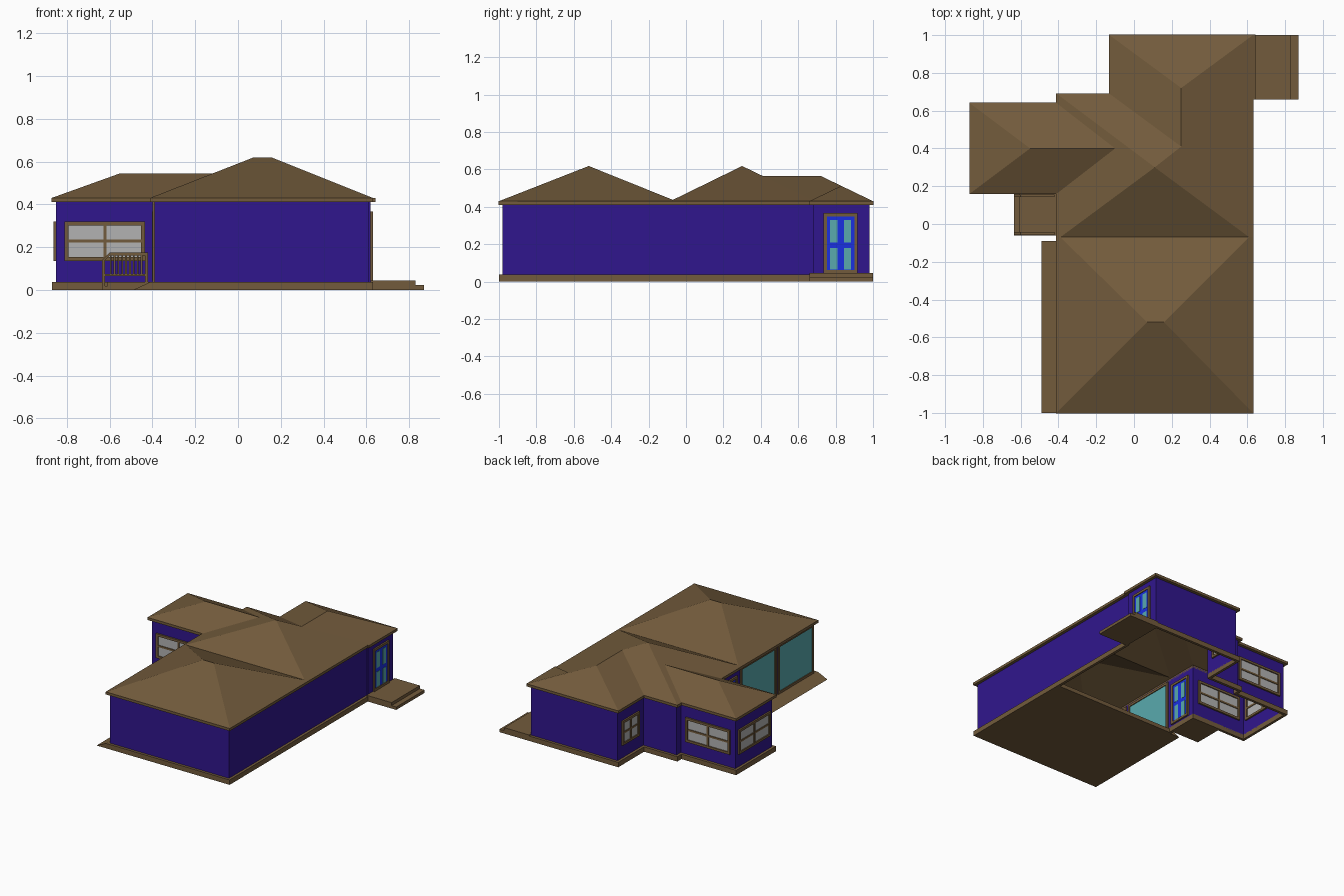
import bpy, bmesh

if "Cube" in bpy.data.objects:
    bpy.data.objects.remove(bpy.data.objects["Cube"])

def material(name, rgb):
    m = bpy.data.materials.new(name)
    m.diffuse_color = (*rgb, 1)
    m.use_nodes = True
    m.node_tree.nodes["Principled BSDF"].inputs["Base Color"].default_value = m.diffuse_color
    return m

BROWN = material("brown_trim", (0.17, 0.105, 0.045))
WALL = material("indigo_wall", (0.03, 0.008, 0.27))
DOOR = material("blue_door", (0.01, 0.03, 0.75))
GLASS = material("teal_glass", (0.1, 0.4, 0.42))
PANE = material("grey_pane", (0.45, 0.45, 0.45))

def finish(name, bm, mat, solid=True):
    if solid:
        bmesh.ops.recalc_face_normals(bm, faces=bm.faces)
    me = bpy.data.meshes.new(name)
    bm.to_mesh(me)
    bm.free()
    me.materials.append(mat)
    ob = bpy.data.objects.new(name, me)
    bpy.context.collection.objects.link(ob)
    return ob

def add_prism(bm, profile, y0, y1):
    """Extrude an (x, z) profile along y."""
    a = [bm.verts.new((x, y0, z)) for x, z in profile]
    b = [bm.verts.new((x, y1, z)) for x, z in profile]
    bm.faces.new(a)
    bm.faces.new(b[::-1])
    for i in range(len(a)):
        j = (i + 1) % len(a)
        bm.faces.new((a[i], b[i], b[j], a[j]))

def prisms(name, items, mat):
    bm = bmesh.new()
    for profile, y0, y1 in items:
        add_prism(bm, profile, y0, y1)
    return finish(name, bm, mat)

def box(x0, x1, y0, y1, z0, z1):
    return [(x0, z0), (x1, z0), (x1, z1), (x0, z1)], y0, y1

# Wall footprint, counter-clockwise
PLAN = [(-.39, -.98), (.61, -.98), (.61, .68), (.62, .68), (.62, .98), (-.11, .98),
        (-.11, .67), (-.39, .67), (-.39, .62), (-.85, .62), (-.85, .18), (-.39, .18)]

def offset(pts, d):
    out = []
    for i, (x, y) in enumerate(pts):
        nx = ny = 0
        for (ax, ay), (bx, by) in ((pts[i - 1], pts[i]), (pts[i], pts[(i + 1) % len(pts)])):
            length = abs(bx - ax) + abs(by - ay)
            nx += (by - ay) / length
            ny -= (bx - ax) / length
        out.append((x + nx * d, y + ny * d))
    return out

def ring(name, z0, z1, d, mat):
    """Band running round the footprint from the wall outwards."""
    bm = bmesh.new()
    out = offset(PLAN, d)
    loops = [[bm.verts.new((x, y, z)) for x, y in p]
             for p, z in ((PLAN, z0), (out, z0), (out, z1), (PLAN, z1))]
    for a, b in zip(loops, loops[1:] + loops[:1]):
        for i in range(len(a)):
            j = (i + 1) % len(a)
            bm.faces.new((a[i], a[j], b[j], b[i]))
    return finish(name, bm, mat)

# Walls: a thin open shell
bm = bmesh.new()
lo = [bm.verts.new((x, y, 0.03)) for x, y in PLAN]
hi = [bm.verts.new((x, y, 0.42)) for x, y in PLAN]
for i in range(len(PLAN)):
    j = (i + 1) % len(PLAN)
    bm.faces.new((lo[i], lo[j], hi[j], hi[i]))
finish("walls", bm, WALL, solid=False)

# Foundation rim, eave fascia, front wing floor, side ramp
ring("foundation_rim", 0, 0.037, 0.02, BROWN)
ring("eave_fascia", 0.41, 0.43, 0.022, BROWN)
prisms("front_floor", [box(-.39, .61, -.98, -.08, 0, .03)], BROWN)
prisms("side_ramp", [([(-.49, 0), (-.41, 0), (-.41, .037)], -1, -.09)], BROWN)

# Roof: intersecting hips sharing their valley points
E = 0.43
P = {
    # front wing
    "a0": (-.41, -1, E), "a1": (.63, -1, E), "ar0": (.07, -.52, .618), "ar1": (.16, -.52, .618),
    "v0": (-.41, -.07, E), "v1": (-.39, -.07, .437), "v2": (.61, -.07, .437), "v3": (.63, -.07, E),
    # middle
    "top": (.11, .30, .618), "b2": (.63, .69, E), "b3": (-.41, .69, E),
    # back wing
    "c0": (-.13, .69, E), "cr0": (.25, .41, .565), "cr1": (.25, .72, .565),
    "c2": (.63, 1, E), "c3": (-.13, 1, E),
    # left wing
    "d0": (-.87, .16, E), "d1": (-.41, .16, E), "d2": (-.41, .64, E), "d3": (-.87, .64, E),
    "dr0": (-.55, .40, .545), "dr1": (-.10, .40, .545),
    # small slope over the side door
    "p0": (.64, .66, E), "p1": (.64, 1, E), "p2": (.41, .83, .512),
}
FACES = ["a0 a1 ar1 ar0", "a1 v3 v2 ar1", "v2 v1 ar0 ar1", "v1 v0 a0 ar0",
         "v1 v2 top", "v2 v3 b2 cr0 top", "b3 top cr0 c0", "v0 v1 top b3 d2 dr1 d1",
         "c0 cr0 cr1 c3", "c2 c3 cr1", "b2 c2 cr1 cr0",
         "d0 d1 dr1 dr0", "d2 d3 dr0 dr1", "d3 d0 dr0", "p0 p1 p2"]
bm = bmesh.new()
V = {k: bm.verts.new(p) for k, p in P.items()}
for f in FACES:
    face = bm.faces.new([V[k] for k in f.split()])
    face.normal_update()
    if face.normal.z < 0:
        face.normal_flip()
finish("roof", bm, BROWN, solid=False)

# Openings
def panel(axis, c, u0, u1, z0, z1, t):
    """Box lying in a wall at y=c (axis x) or x=c (axis y)."""
    if axis == "x":
        return box(u0, u1, c - t, c + t, z0, z1)
    return box(c - t, c + t, u0, u1, z0, z1)

def frame(axis, c, u0, u1, z0, z1, w, t):
    return [panel(axis, c, u0, u0 + w, z0, z1, t), panel(axis, c, u1 - w, u1, z0, z1, t),
            panel(axis, c, u0 + w, u1 - w, z0, z0 + w, t),
            panel(axis, c, u0 + w, u1 - w, z1 - w, z1, t)]

def window(name, axis, c, u0, u1, z0=.135, z1=.32):
    m, n, w = (u0 + u1) / 2, (z0 + z1) / 2, .018
    bars = frame(axis, c, u0, u1, z0, z1, w, .012)
    bars += [panel(axis, c, m - .007, m + .007, z0 + w, z1 - w, .01),
             panel(axis, c, u0 + w, u1 - w, n - .007, n + .007, .009)]
    prisms(name + "_frame", bars, BROWN)
    prisms(name + "_panes", [panel(axis, c, u0 + w, u1 - w, z0 + w, z1 - w, .004)], PANE)

window("front_window", "x", .18, -.81, -.435)
window("wing_back_window", "x", .62, -.81, -.435)
window("wing_side_window", "y", -.85, .21, .59)
window("back_wing_window", "y", -.11, .73, .93)

def door(name, c, u0, u1, z0=.045, z1=.367):
    w = .018
    prisms(name + "_frame", frame("y", c, u0, u1, z0, z1, w, .012), BROWN)
    prisms(name + "_leaf", [panel("y", c, u0 + w, u1 - w, z0 + w, z1 - w, .006)], DOOR)
    m = (u0 + u1) / 2
    prisms(name + "_glass", [panel("y", c, m + s - .02, m + s + .02, a, b, .008)
                             for s in (-.037, .037)
                             for a, b in ((.064, .18), (.21, .33))], GLASS)

door("right_door", .62, .735, .918)
door("left_door", -.39, -.05, .133)

# Large sliding glass along the front wing's left side
for i, (a, b) in enumerate(((-.97, -.54), (-.52, -.09))):
    prisms(f"patio_frame_{i}", frame("y", -.39, a, b, .037, .41, .018, .01), BROWN)
    prisms(f"patio_glass_{i}", [panel("y", -.39, a + .018, b - .018, .055, .392, .004)], GLASS)

# Porches, each with one low step
prisms("right_porch", [box(.62, .83, .66, 1, 0, .045), box(.83, .87, .66, 1, 0, .022)], BROWN)
prisms("left_porch", [box(-.61, -.39, -.06, .16, 0, .037), box(-.635, -.61, -.06, .16, 0, .018)], BROWN)

# Left porch railings, sloping down over the step
for side, y in (("front", -.05), ("back", .15)):
    t = .007
    rail = [box(-.60, -.42, y - t, y + t, .16, .174),
            ([(-.635, .125), (-.60, .16), (-.60, .174), (-.635, .14)], y - t, y + t),
            box(-.635, -.622, y - t, y + t, .018, .135),
            box(-.435, -.42, y - t, y + t, .03, .16),
            box(-.622, -.435, y - t, y + t, .065, .075)]
    rail += [box(x - .004, x + .004, y - .004, y + .004, .075, .162)
             for x in [-.595 + .018 * k for k in range(9)]]
    prisms(side + "_porch_railing", rail, BROWN)
